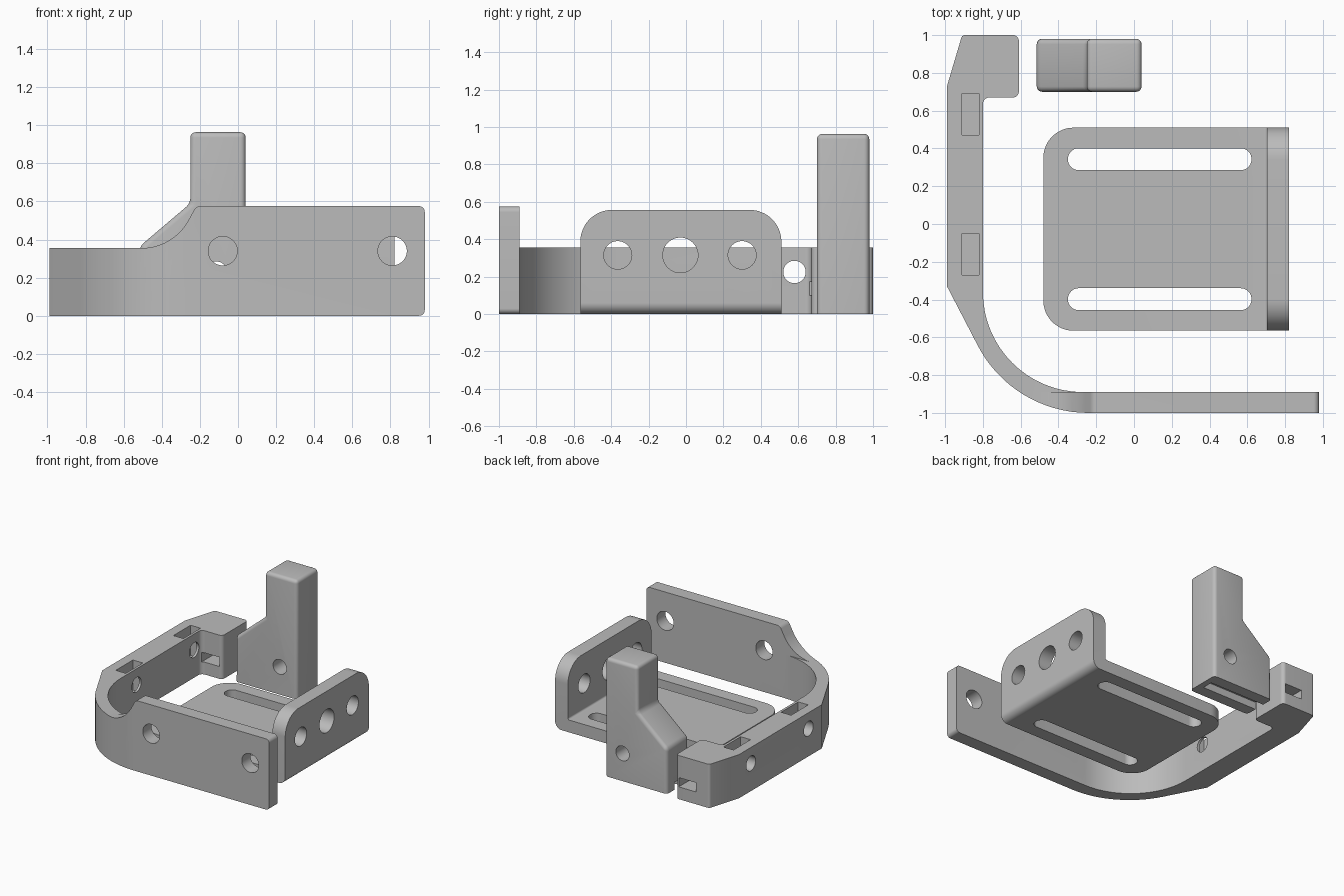
import bpy, bmesh, math
from mathutils import Vector

cube = bpy.data.objects.get("Cube")
if cube:
    bpy.data.objects.remove(cube, do_unlink=True)

grey = bpy.data.materials.new("plain grey")
grey.use_nodes = True
colour = (0.5, 0.5, 0.5, 1)
grey.diffuse_color = colour
for node in grey.node_tree.nodes:
    if node.type == 'BSDF_PRINCIPLED':
        node.inputs["Base Color"].default_value = colour


def rounded(corners, steps=16):
    """Outline from (u, v, radius) corners; radius may be left out."""
    out = []
    count = len(corners)
    for i, c in enumerate(corners):
        p = Vector(c[:2])
        r = c[2] if len(c) > 2 else 0
        if not r:
            out.append(p)
            continue
        a = (Vector(corners[i - 1][:2]) - p).normalized()
        b = (Vector(corners[(i + 1) % count][:2]) - p).normalized()
        half = a.angle(b) / 2
        t = r / math.tan(half)
        centre = p + (a + b).normalized() * r / math.sin(half)
        s, e = p + a * t - centre, p + b * t - centre
        sweep = math.pi - 2 * half
        for k in range(steps + 1):
            f = k / steps
            d = (s * math.sin((1 - f) * sweep) + e * math.sin(f * sweep)) / math.sin(sweep)
            out.append(centre + d)
    return out


def prism(name, outline, axis, lo, hi):
    """Extrude a 2D outline along the given axis."""
    place = {'x': lambda p, w: (w, p[0], p[1]),
             'y': lambda p, w: (p[0], w, p[1]),
             'z': lambda p, w: (p[0], p[1], w)}[axis]
    bm = bmesh.new()
    ends = [[bm.verts.new(place(p, w)) for p in outline] for w in (lo, hi)]
    bm.faces.new(ends[0])
    bm.faces.new(ends[1])
    for i in range(len(outline)):
        bm.faces.new((ends[0][i - 1], ends[0][i], ends[1][i], ends[1][i - 1]))
    bmesh.ops.recalc_face_normals(bm, faces=bm.faces)
    mesh = bpy.data.meshes.new(name)
    bm.to_mesh(mesh)
    bm.free()
    ob = bpy.data.objects.new(name, mesh)
    ob.data.materials.append(grey)
    bpy.context.collection.objects.link(ob)
    return ob


def rect(u0, u1, v0, v1, r=0):
    return rounded([(u0, v0, r), (u1, v0, r), (u1, v1, r), (u0, v1, r)])


def circle(u, v, r, n=48):
    return [(u + r * math.cos(math.tau * k / n), v + r * math.sin(math.tau * k / n)) for k in range(n)]


def combine(ob, tool, how='DIFFERENCE'):
    tool.hide_render = True
    mod = ob.modifiers.new("shape", 'BOOLEAN')
    mod.operation, mod.solver, mod.object = how, 'EXACT', tool
    bpy.context.view_layer.objects.active = ob
    bpy.ops.object.modifier_apply(modifier=mod.name)
    bpy.data.objects.remove(tool, do_unlink=True)


def cut(ob, outline, axis, lo, hi):
    combine(ob, prism("cutter", outline, axis, lo, hi))


# Curved arm with the tall front plate: plan outline meets front outline
arm = prism("curved_arm", rounded([
    (-0.99, 0.73), (-0.91, 1.0, 0.02), (-0.61, 1.0, 0.03), (-0.61, 0.67, 0.03),
    (-0.80, 0.67, 0.035), (-0.80, -0.89, 0.53), (1.1, -0.89), (1.1, -1.0),
    (-0.642, -1.0, 0.66), (-0.99, -0.33)]), 'z', -0.1, 0.7)
combine(arm, prism("front_outline", rounded([
    (-1.1, 0), (0.98, 0, 0.03), (0.98, 0.575, 0.03), (-0.22, 0.575, 0.04),
    (-0.34, 0.355, 0.28), (-1.1, 0.355)]), 'y', -1.1, 1.1), 'INTERSECT')
# Straight inner face of the raised plate
cut(arm, rect(-0.7, 0, -0.89, -0.5), 'z', 0.3551, 0.8)
# Front plate holes
for x in (-0.08, 0.81):
    cut(arm, circle(x, 0.34, 0.076), 'y', -1.2, -0.7)
# Nut pockets and screw holes in the side wall
for y in (0.58, -0.16):
    cut(arm, rect(-0.91, -0.82, y - 0.11, y + 0.11), 'z', 0.11, 0.6)
    cut(arm, circle(y, 0.225, 0.06), 'x', -1.2, -0.7)
# Slot through the end tab
cut(arm, rect(-0.79, -0.635, 0.1, 0.175), 'y', 0.6, 1.2)

# Slotted angle bracket
bracket = prism("angle_bracket", rounded([
    (-0.6, 0), (0.82, 0, 0.06), (0.82, 0.7), (0.705, 0.7),
    (0.705, 0.1, 0.015), (-0.6, 0.1)]), 'y', -0.8, 0.8)
combine(bracket, prism("side_outline", rounded([
    (-0.565, -0.1), (0.51, -0.1), (0.51, 0.557, 0.17), (-0.565, 0.557, 0.17)]),
    'x', -0.9, 0.9), 'INTERSECT')
combine(bracket, prism("plan_outline", rounded([
    (-0.48, -0.565, 0.16), (0.9, -0.565), (0.9, 0.51), (-0.48, 0.51, 0.16)]),
    'z', -0.2, 0.8), 'INTERSECT')
for y in (-0.398, 0.343):
    cut(bracket, rect(-0.35, 0.622, y - 0.058, y + 0.058, 0.0575), 'z', -0.1, 0.2)
for y, r in ((-0.365, 0.075), (-0.03, 0.094), (0.30, 0.075)):
    cut(bracket, circle(y, 0.315, r), 'x', 0.6, 0.95)

# Upright post with sloped shoulder and softened edges
post = prism("upright_post", [(-0.515, 0), (0.04, 0), (0.04, 0.963), (-0.25, 0.963),
                              (-0.25, 0.59), (-0.515, 0.365)], 'y', 0.70, 0.98)
bm = bmesh.new()
bm.from_mesh(post.data)
soft = [e for e in bm.edges if max(v.co.z for v in e.verts) > 0.01]
bmesh.ops.bevel(bm, geom=soft, offset=0.028, segments=5, profile=0.5, affect='EDGES')
bm.to_mesh(post.data)
bm.free()
cut(post, circle(-0.115, 0.225, 0.06), 'y', 0.5, 1.2)
# Groove along the underside of the post
cut(post, rect(-0.7, -0.01, 0.795, 0.885), 'z', -0.1, 0.06)

# Smooth arcs, crisp edges
for ob in (arm, bracket, post):
    bpy.ops.object.select_all(action='DESELECT')
    ob.select_set(True)
    bpy.context.view_layer.objects.active = ob
    bpy.ops.object.shade_smooth_by_angle(angle=math.radians(25))
